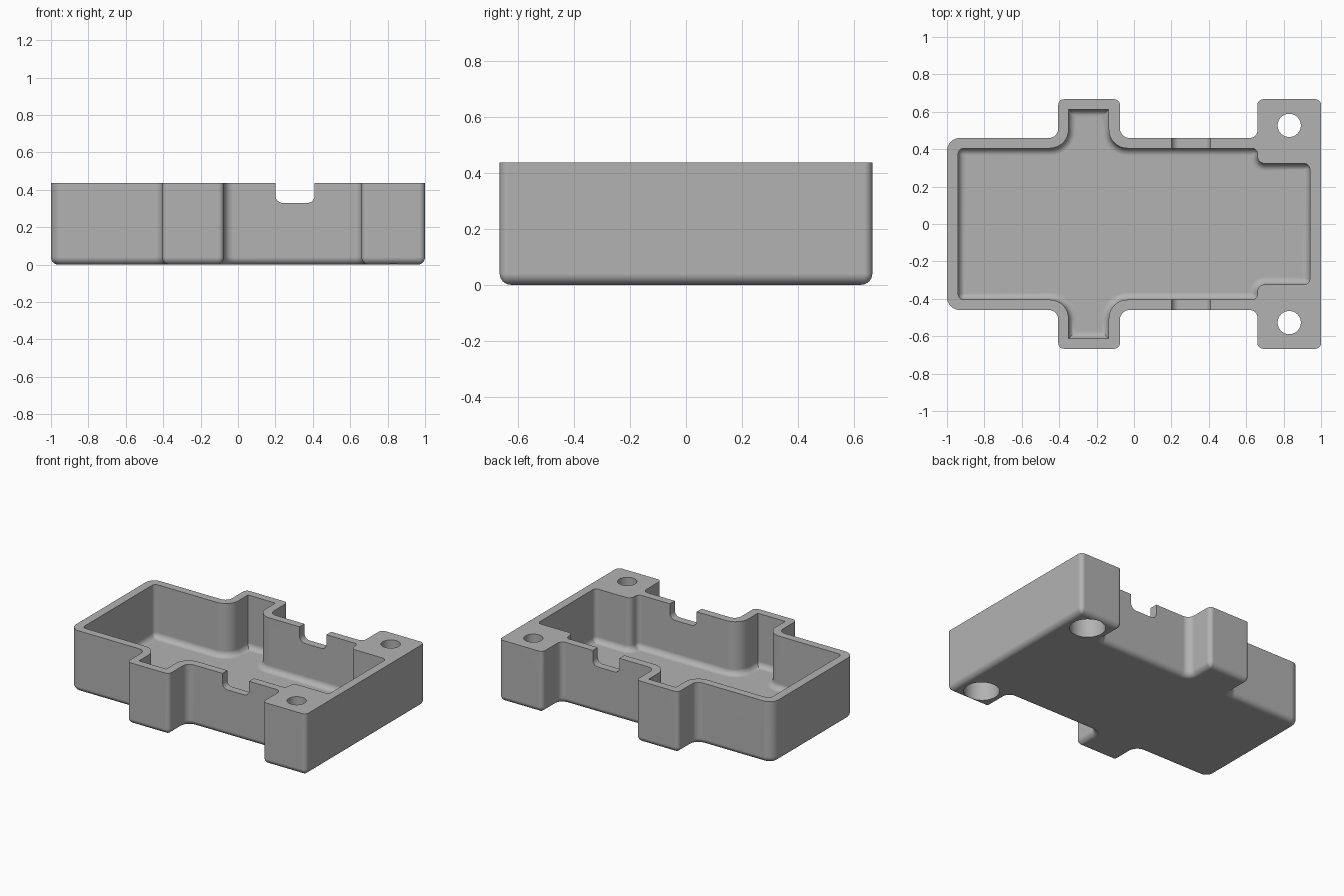
import bpy, bmesh
from math import sin, cos, pi
from mathutils import Vector

if "Cube" in bpy.data.objects:
    bpy.data.objects.remove(bpy.data.objects["Cube"])

HEIGHT, FLOOR, FILLET, STEPS = 0.437, 0.06, 0.04, 8

grey = bpy.data.materials.new("matte_grey")
grey.use_nodes = True
grey.diffuse_color = (0.45, 0.45, 0.45, 1)
grey.node_tree.nodes["Principled BSDF"].inputs["Base Color"].default_value = grey.diffuse_color


def outline(half, inset=0.0):
    """Mirror half a square-cornered profile (x, y, radius), inset it, round its corners."""
    corners = half + [(x, -y, r) for x, y, r in reversed(half)]
    points = []
    for i, (x, y, r) in enumerate(corners):
        p = Vector((x, y))
        a = (p - Vector(corners[i - 1][:2])).normalized()
        b = (Vector(corners[(i + 1) % len(corners)][:2]) - p).normalized()
        p += inset * Vector((a.y + b.y, -a.x - b.x))
        convex = a.x * b.y - a.y * b.x < 0
        r = max(r - inset, 0) if convex else r + inset
        centre = p + (b - a) * r
        for k in range(STEPS + 1):
            t = k / STEPS * pi / 2
            points.append(centre + a * r * sin(t) - b * r * cos(t))
    return points


def loft(name, rings):
    """Skin a stack of equal-length rings into a closed solid."""
    bm = bmesh.new()
    loops = [[bm.verts.new(p) for p in ring] for ring in rings]
    n = len(loops[0])
    for low, high in zip(loops, loops[1:]):
        for i in range(n):
            j = (i + 1) % n
            bm.faces.new((low[i], low[j], high[j], high[i]))
    bm.faces.new(loops[0])
    bm.faces.new(loops[-1])
    bmesh.ops.remove_doubles(bm, verts=bm.verts, dist=1e-5)
    bmesh.ops.recalc_face_normals(bm, faces=bm.faces)
    mesh = bpy.data.meshes.new(name)
    bm.to_mesh(mesh)
    bm.free()
    mesh.materials.append(grey)
    ob = bpy.data.objects.new(name, mesh)
    bpy.context.collection.objects.link(ob)
    return ob


def filleted_solid(name, half, bottom, top):
    """Extrude a profile upwards with a rounded bottom edge."""
    rings = []
    for k in range(STEPS + 1):
        t = k / STEPS * pi / 2
        z = bottom + FILLET * (1 - cos(t))
        rings.append([(*p, z) for p in outline(half, FILLET * (1 - sin(t)))])
    rings.append([(*p, top) for p in outline(half)])
    return loft(name, rings)


def cylinder(name, x, y, radius, bottom, top):
    circle = [(x + radius * cos(i * pi / 24), y + radius * sin(i * pi / 24)) for i in range(48)]
    return loft(name, [[(*p, z) for p in circle] for z in (bottom, top)])


# Outer shell with side bays and mounting ears
body = filleted_solid("case_body", [
    (-1, 0.46, 0.07), (-0.405, 0.46, 0.05), (-0.405, 0.667, 0.03),
    (-0.075, 0.667, 0.03), (-0.075, 0.46, 0.05), (0.66, 0.46, 0.04),
    (0.66, 0.667, 0.03), (1, 0.667, 0.03)], 0, HEIGHT)

# Inner cavity
cutters = [filleted_solid("cavity_cutter", [
    (-0.94, 0.405, 0.03), (-0.35, 0.405, 0.1), (-0.35, 0.612, 0),
    (-0.135, 0.612, 0), (-0.135, 0.405, 0.1), (0.66, 0.405, 0.03),
    (0.66, 0.323, 0.04), (0.94, 0.323, 0.03)], FLOOR, HEIGHT + 0.2)]

# Screw holes, widened from below
for side in (-1, 1):
    cutters.append(cylinder("screw_hole_cutter", 0.83, side * 0.527, 0.062, -0.1, HEIGHT + 0.1))
    cutters.append(cylinder("screw_recess_cutter", 0.83, side * 0.527, 0.115, -0.1, 0.28))

# Cable notches through both long walls, with rounded lower corners
notch = [(0.2, HEIGHT + 0.1), (0.41, HEIGHT + 0.1)]
for cx, start in ((0.37, 0), (0.24, -pi / 2)):
    for k in range(STEPS + 1):
        t = start - k / STEPS * pi / 2
        notch.append((cx + 0.04 * cos(t), 0.37 + 0.04 * sin(t)))
cutters.append(loft("notch_cutter", [[(x, y, z) for x, z in notch] for y in (-0.6, 0.6)]))

# Cut everything out of the body
bpy.context.view_layer.objects.active = body
for cutter in cutters:
    cutter.hide_render = True
    mod = body.modifiers.new("cut", "BOOLEAN")
    mod.operation, mod.solver, mod.object = "DIFFERENCE", "EXACT", cutter
    bpy.ops.object.modifier_apply(modifier=mod.name)
    bpy.data.objects.remove(cutter)

# Smooth fillets, crisp edges
bpy.ops.object.select_all(action="DESELECT")
body.select_set(True)
bpy.ops.object.shade_smooth_by_angle(angle=pi / 6)
weighted = body.modifiers.new("weighted_normals", "WEIGHTED_NORMAL")
weighted.keep_sharp = True
